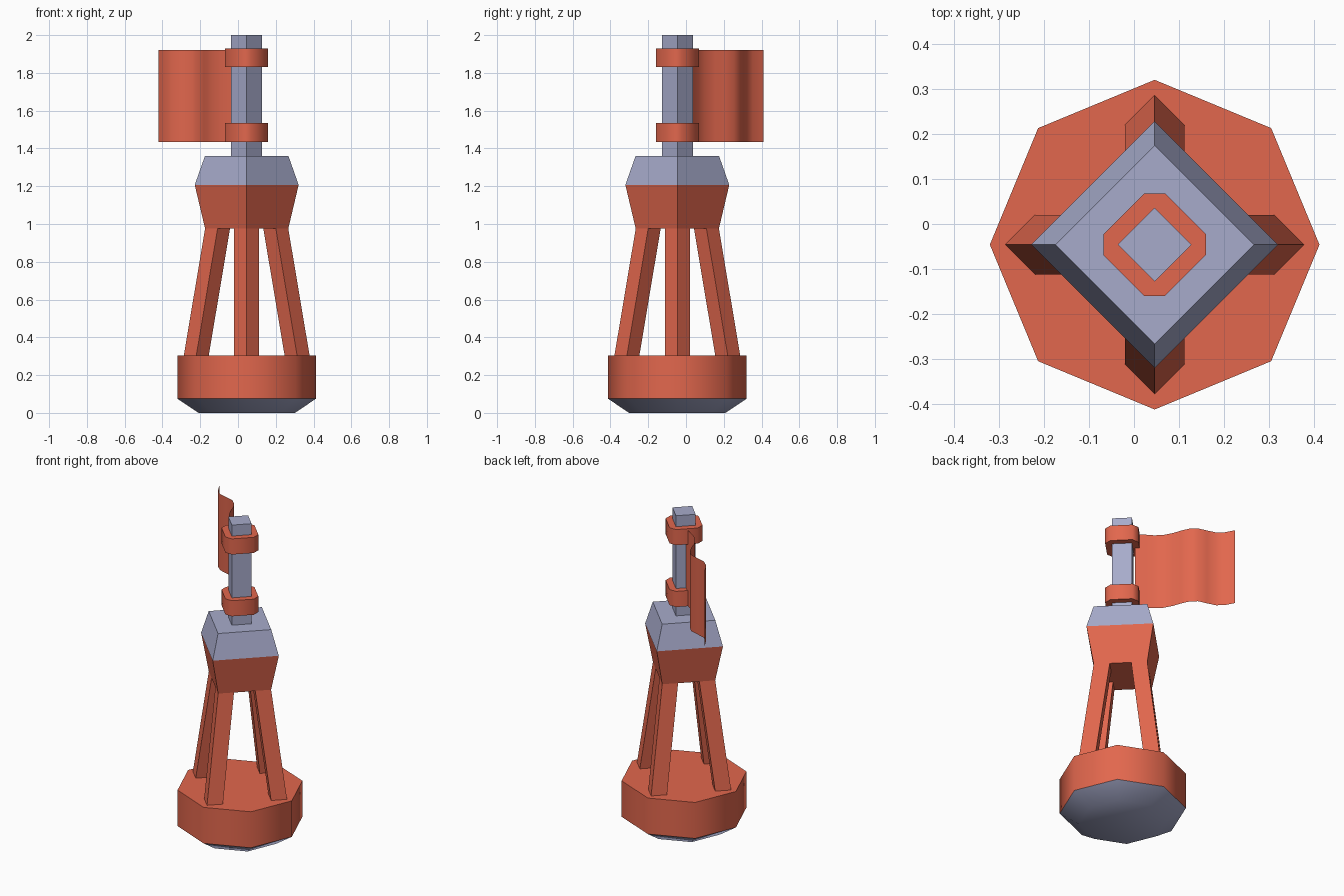
import bpy, bmesh, math

if "Cube" in bpy.data.objects:
    bpy.data.objects.remove(bpy.data.objects["Cube"])

CX, CY = 0.046, -0.046          # mast axis


def material(name, rgb):
    m = bpy.data.materials.new(name)
    m.diffuse_color = (*rgb, 1)
    m.use_nodes = True
    m.node_tree.nodes["Principled BSDF"].inputs["Base Color"].default_value = m.diffuse_color
    return m


RED = material("buoy red", (0.76, 0.136, 0.075))
GREY = material("blue grey", (0.386, 0.407, 0.597))


def ngon(n, r):
    return [(r * math.cos(2 * math.pi * i / n), r * math.sin(2 * math.pi * i / n))
            for i in range(n)]


def loft(name, rings, mats, smooth=False):
    """Rings of (outline points, z), offset to the mast axis and skinned with caps.
    mats holds one material per band; caps take the end bands."""
    bm = bmesh.new()
    loops = [[bm.verts.new((CX + x, CY + y, z)) for x, y in pts] for pts, z in rings]
    slots = list(dict.fromkeys(mats))
    n = len(loops[0])
    for k, (a, b) in enumerate(zip(loops, loops[1:])):
        for i in range(n):
            j = (i + 1) % n
            bm.faces.new((a[i], a[j], b[j], b[i])).material_index = slots.index(mats[k])
    bm.faces.new(loops[0][::-1]).material_index = slots.index(mats[0])
    bm.faces.new(loops[-1]).material_index = slots.index(mats[-1])
    return finish(name, bm, slots, smooth)


def finish(name, bm, slots, smooth):
    bmesh.ops.recalc_face_normals(bm, faces=bm.faces)
    me = bpy.data.meshes.new(name)
    bm.to_mesh(me)
    bm.free()
    for m in slots:
        me.materials.append(m)
    if smooth:
        me.shade_smooth()
        me.set_sharp_from_angle(angle=math.radians(50))
    ob = bpy.data.objects.new(name, me)
    bpy.context.collection.objects.link(ob)
    return ob


# Float: octagonal drum with a chamfered grey underside
loft("float", [(ngon(8, 0.255), 0), (ngon(8, 0.367), 0.075), (ngon(8, 0.367), 0.305)],
     [GREY, RED], smooth=True)

# Four leaning legs, square in section and set corner-outwards
for i, side in enumerate(("right", "back", "left", "front")):
    a = i * math.pi / 2

    def section(r):
        return [(x + r * math.cos(a), y + r * math.sin(a)) for x, y in ngon(4, 0.066)]
    loft(side + "_leg", [(section(0.267), 0.303), (section(0.154), 0.977)], [RED])

# Head block: red flare below, grey taper above
loft("head", [(ngon(4, 0.22), 0.975), (ngon(4, 0.275), 1.207), (ngon(4, 0.221), 1.36)],
     [RED, GREY])

# Mast
loft("mast", [(ngon(4, 0.082), 1.358), (ngon(4, 0.082), 2.0)], [GREY])

# Two clamps: squares with cut corners, turned to follow the mast
c, h = 0.023, 0.114
outline = [(h, -c), (h, c), (c, h), (-c, h), (-h, c), (-h, -c), (-c, -h), (c, -h)]
for name, z in (("lower_clamp", 1.435), ("upper_clamp", 1.83)):
    loft(name, [(outline, z), (outline, z + 0.1)], [RED], smooth=True)

# Flag: thin wavy sheet running diagonally back and left (distance, sideways wave)
wave = [(0.07, 0), (0.13, -0.012), (0.18, -0.024), (0.23, -0.025), (0.29, -0.008),
        (0.34, 0.017), (0.39, 0.035), (0.44, 0.034), (0.49, 0.005), (0.54, -0.022),
        (0.59, -0.025), (0.653, -0.006)]
bm = bmesh.new()
s = math.sqrt(0.5)
cols = [[bm.verts.new((CX + s * (w - d), CY + s * (w + d), z)) for z in (1.435, 1.922)]
        for d, w in wave]
for p, q in zip(cols, cols[1:]):
    bm.faces.new((p[0], q[0], q[1], p[1]))
finish("flag", bm, [RED], True)
